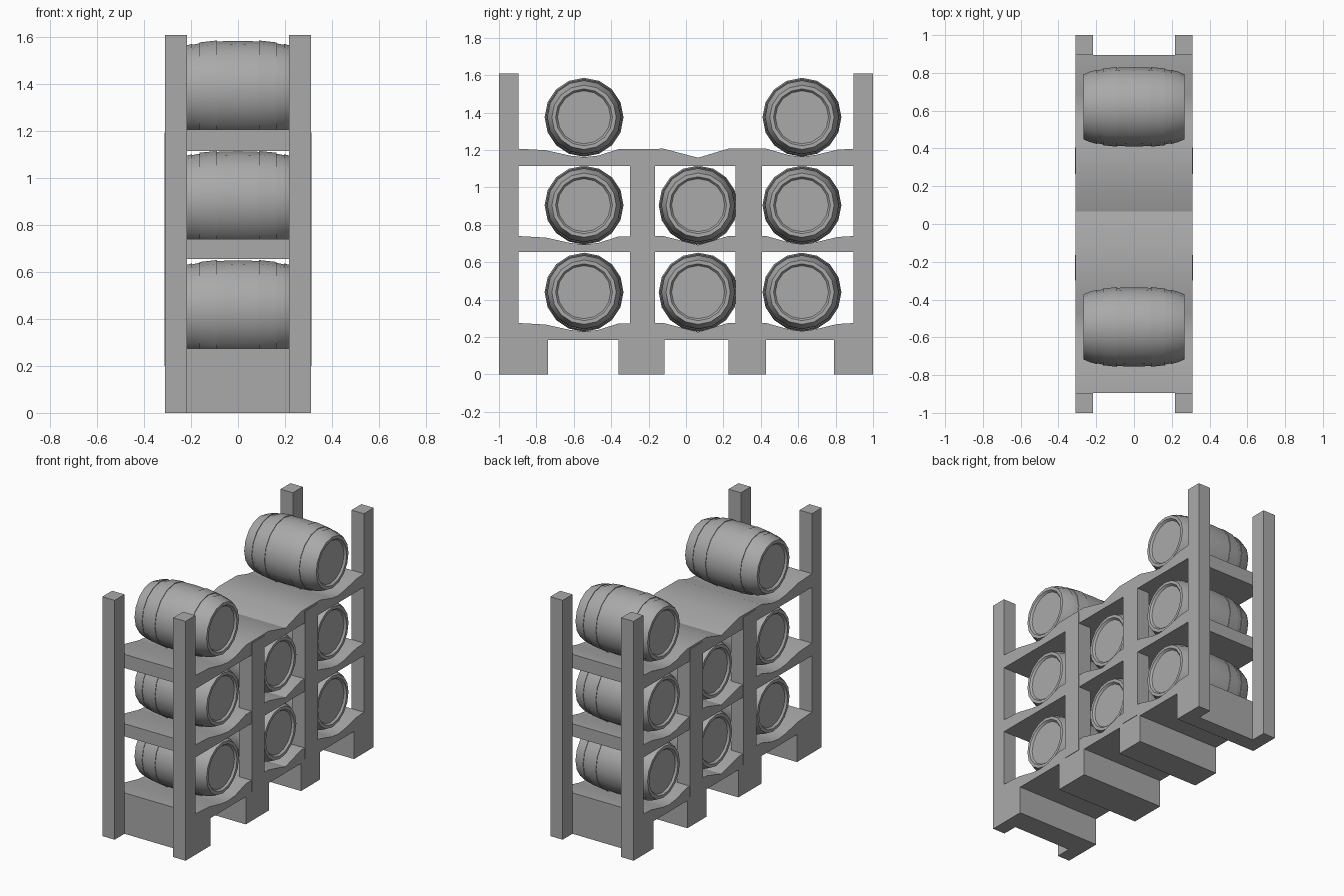
import bpy
import bmesh
import math

cube = bpy.data.objects.get("Cube")
if cube:
    bpy.data.objects.remove(cube, do_unlink=True)

grey = bpy.data.materials.new("plain grey")
grey.use_nodes = True
GREY = (0.4, 0.4, 0.4, 1)
grey.diffuse_color = GREY
grey.node_tree.nodes["Principled BSDF"].inputs["Base Color"].default_value = GREY


def make_object(name, bm, smooth=False):
    bmesh.ops.recalc_face_normals(bm, faces=bm.faces)
    mesh = bpy.data.meshes.new(name)
    bm.to_mesh(mesh)
    bm.free()
    mesh.materials.append(grey)
    obj = bpy.data.objects.new(name, mesh)
    bpy.context.collection.objects.link(obj)
    if smooth:
        bpy.ops.object.select_all(action='DESELECT')
        obj.select_set(True)
        bpy.context.view_layer.objects.active = obj
        bpy.ops.object.shade_smooth_by_angle(angle=math.radians(30))
    return obj


def box(name, x, y, z):
    bm = bmesh.new()
    bmesh.ops.create_cube(bm, size=1)
    for v in bm.verts:
        for i, (low, high) in enumerate((x, y, z)):
            v.co[i] = high if v.co[i] > 0 else low
    return make_object(name, bm)


def extrude_profile(name, points, half_width):
    bm = bmesh.new()
    face = bm.faces.new([bm.verts.new((-half_width, y, z)) for y, z in points])
    new = bmesh.ops.extrude_face_region(bm, geom=[face])["geom"]
    moved = [g for g in new if isinstance(g, bmesh.types.BMVert)]
    bmesh.ops.translate(bm, verts=moved, vec=(2 * half_width, 0, 0))
    return make_object(name, bm, smooth=True)


def barrel(name, y, z, sides=16):
    # Half profile of (distance along axis, radius) with raised hoops
    half = [(0.255, 0.142), (0.268, 0.152), (0.268, 0.172), (0.235, 0.186),
            (0.195, 0.197), (0.195, 0.193), (0.163, 0.199), (0.163, 0.203),
            (0.09, 0.211), (0.09, 0.207)]
    profile = half + [(0, 0.21)] + [(-a, r) for a, r in reversed(half)]
    bm = bmesh.new()
    rings = []
    for a, r in profile:
        rings.append([bm.verts.new((a, r * math.cos(math.tau * k / sides),
                                    r * math.sin(math.tau * k / sides)))
                      for k in range(sides)])
    for one, two in zip(rings, rings[1:]):
        for k in range(sides):
            n = (k + 1) % sides
            bm.faces.new((one[k], one[n], two[n], two[k]))
    bm.faces.new(rings[0])
    bm.faces.new(rings[-1])
    make_object(name, bm, smooth=True).location = (0, y, z)


HALF = 0.31
INNER = 0.218
SHELF_END = 0.895
LEVELS = (0.275, 0.74, 1.207)
BOTTOMS = (0.185, 0.655, 1.115)
COLUMNS = (-0.545, 0.065, 0.62)

# Shelves with a shallow cradle under each barrel
cradles = [(-SHELF_END, 0), (-0.75, -0.008), (-0.62, -0.037), (-0.545, -0.045),
           (-0.47, -0.037), (-0.36, -0.002), (-0.12, 0), (0.065, -0.048),
           (0.225, 0), (0.43, 0), (0.55, -0.034), (0.62, -0.043),
           (0.69, -0.034), (0.81, -0.005), (SHELF_END, 0)]
for i, (top, bottom) in enumerate(zip(LEVELS, BOTTOMS)):
    outline = [(y, top + dip) for y, dip in cradles]
    outline += [(SHELF_END, bottom), (-SHELF_END, bottom)]
    extrude_profile(f"shelf_{i + 1}", outline, HALF)

# Corner posts and the divider posts between bays
for side, sx in (("right", -1), ("left", 1)):
    xs = sorted((sx * INNER, sx * HALF))
    for end, sy in (("front", -1), ("back", 1)):
        box(f"{end}_{side}_post", xs, sorted((sy * SHELF_END, sy)), (0, 1.61))
    xs = sorted((sx * INNER, sx * (HALF + 0.003)))
    for end, ys in (("front", (-0.3, -0.165)), ("back", (0.265, 0.405))):
        box(f"{end}_{side}_divider", xs, ys, (0.2, 1.195))

# Full-width base blocks
for i, ys in enumerate(((-SHELF_END, -0.737), (-0.36, -0.115),
                        (0.227, 0.428), (0.79, SHELF_END))):
    box(f"base_block_{i + 1}", (-HALF, HALF), ys, (0, 0.19))

# Barrels, with the top middle place left empty
for row, z in enumerate((0.44, 0.905, 1.375)):
    for col, y in enumerate(COLUMNS):
        if (row, col) != (2, 1):
            barrel(f"barrel_{row + 1}_{col + 1}", y, z)
